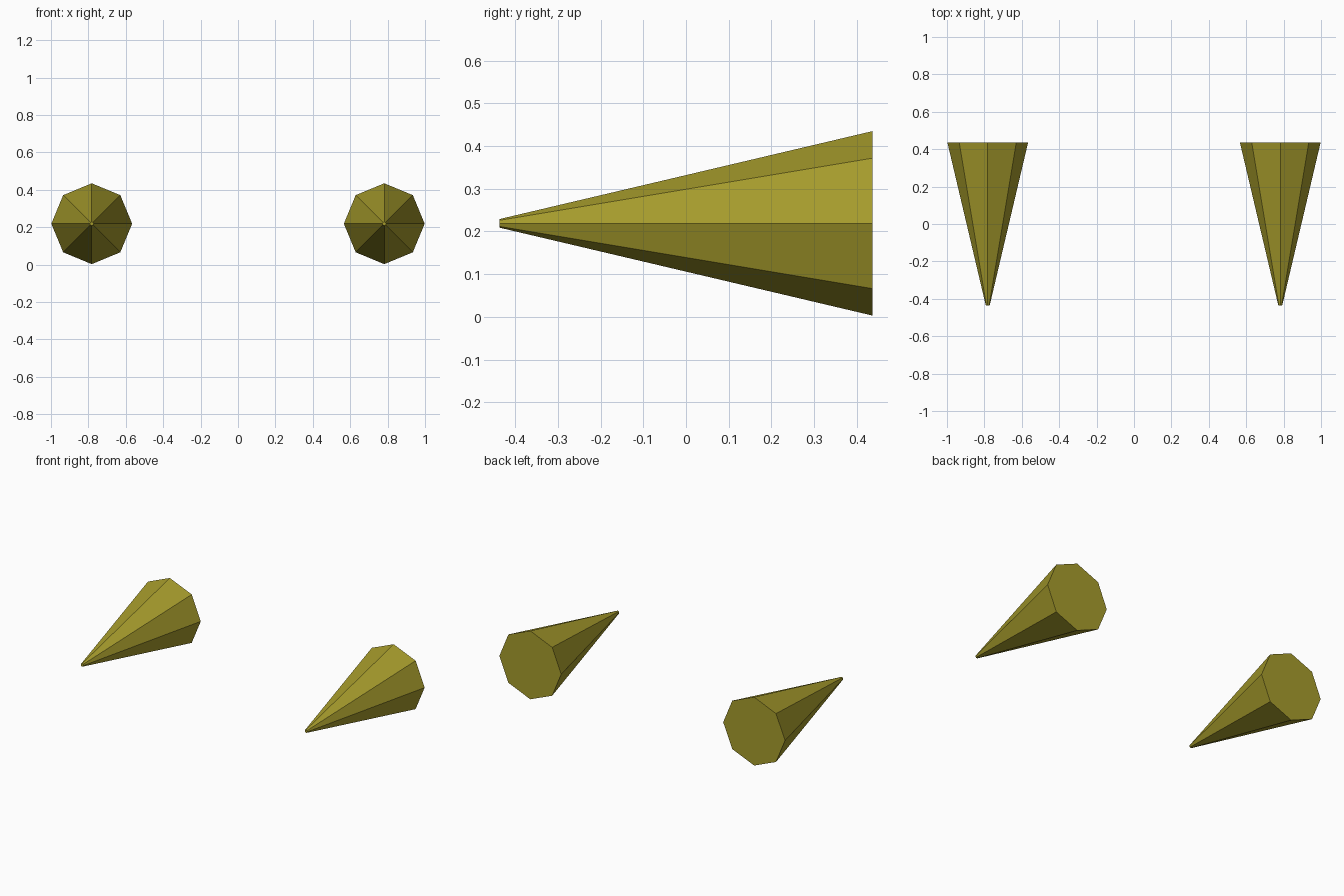
import bpy
from math import radians

if "Cube" in bpy.data.objects:
    bpy.data.objects.remove(bpy.data.objects["Cube"])

# Olive yellow paint shared by both cones
olive = bpy.data.materials.new("olive_yellow")
olive.diffuse_color = (0.38, 0.33, 0.025, 1)
olive.use_nodes = True
olive.node_tree.nodes["Principled BSDF"].inputs["Base Color"].default_value = olive.diffuse_color


def add_cone(name, x):
    # Eight-sided tapered cone, narrow tip to the front, flat base to the back
    bpy.ops.mesh.primitive_cone_add(
        vertices=8, radius1=0.216, radius2=0.01, depth=0.874,
        end_fill_type='NGON', location=(x, 0, 0.219),
        rotation=(radians(90), 0, 0))
    cone = bpy.context.object
    cone.name = name
    cone.data.materials.append(olive)


# Matching pair, left and right
for side, sign in (("left", -1), ("right", 1)):
    add_cone(f"{side}_cone", sign * 0.782)
